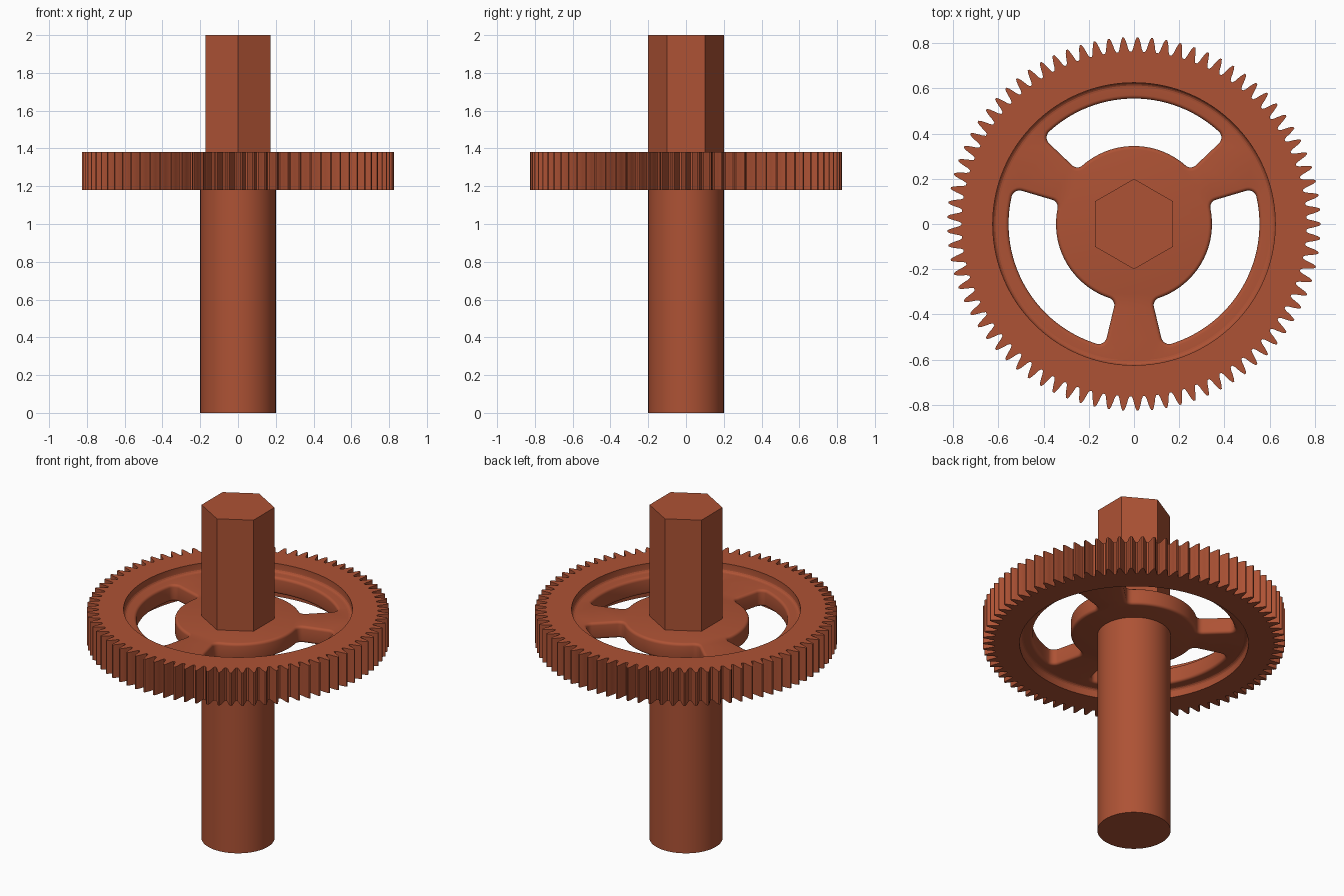
import bpy, bmesh
from math import sin, cos, pi, radians

if "Cube" in bpy.data.objects:
    bpy.data.objects.remove(bpy.data.objects["Cube"])

mat = bpy.data.materials.new("rust_red")
mat.diffuse_color = (0.42, 0.085, 0.035, 1)
mat.use_nodes = True
mat.node_tree.nodes["Principled BSDF"].inputs["Base Color"].default_value = mat.diffuse_color


def polar(r, a):
    return (r * cos(a), r * sin(a))


def add_loop(bm, pts, z):
    return [bm.verts.new((x, y, z)) for x, y in pts]


def bridge(bm, a, b):
    n = len(a)
    for i in range(n):
        j = (i + 1) % n
        bm.faces.new((a[i], a[j], b[j], b[i]))


def finish(bm, name, angle=30):
    bmesh.ops.recalc_face_normals(bm, faces=bm.faces[:])
    me = bpy.data.meshes.new(name)
    bm.to_mesh(me)
    bm.free()
    me.materials.append(mat)
    ob = bpy.data.objects.new(name, me)
    bpy.context.collection.objects.link(ob)
    bpy.ops.object.select_all(action='DESELECT')
    bpy.context.view_layer.objects.active = ob
    ob.select_set(True)
    bpy.ops.object.shade_smooth_by_angle(angle=radians(angle))
    return ob


def prism(name, sides, r, z0, z1, start=0):
    bm = bmesh.new()
    pts = [polar(r, start + 2 * pi * i / sides) for i in range(sides)]
    lo, hi = add_loop(bm, pts, z0), add_loop(bm, pts, z1)
    bridge(bm, lo, hi)
    bm.faces.new(lo)
    bm.faces.new(hi)
    return finish(bm, name)


Z0, Z1 = 1.18, 1.38          # rim height range
W0, W1 = 1.23, 1.33          # web height range

# Shaft: round below, hexagonal above
prism("round_shaft", 96, 0.2, 0, 1.28)
prism("hex_shaft", 6, 0.2, 1.28, 2.0, pi / 2)

# Toothed rim with a small fillet where the inner wall meets the web
TEETH = 81
half = [(0.06, 0.826), (0.15, 0.814), (0.24, 0.795), (0.32, 0.775), (0.42, 0.763)]
tooth = [(-f, r) for f, r in reversed(half)] + half
outer, angles = [], []
for t in range(TEETH):
    for f, r in tooth:
        a = 2 * pi * (t + f) / TEETH
        angles.append(a)
        outer.append(polar(r, a))
fil = 0.02
top_fillet = [(0.625 - fil * (1 - cos(t)), W1 + fil * (1 - sin(t)))
              for t in (0, pi / 8, pi / 4, 3 * pi / 8, pi / 2)]
inner = [(0.625, Z1)] + top_fillet
inner += [(r, Z0 + Z1 - z) for r, z in reversed(inner)]
bm = bmesh.new()
loops = [add_loop(bm, outer, Z0), add_loop(bm, outer, Z1)]
loops += [add_loop(bm, [polar(r, a) for a in angles], z) for r, z in inner]
for i in range(len(loops)):
    bridge(bm, loops[i], loops[(i + 1) % len(loops)])
finish(bm, "gear_rim", 20)


# Web: hub, spokes and ring left around three rounded windows
def window(mid, grow):
    c, span, pts = 0.035, radians(46.5), []
    for sr, st, a0 in ((1, 1, 90), (-1, 1, 180), (-1, -1, 270), (1, -1, 0)):
        rc = 0.555 - c if sr > 0 else 0.345 + c
        tc = st * (span - c / rc)
        if st > 0:
            sweep = [a0 - 90 + 15 * k for k in range(7)]
        else:
            sweep = [a0 - 90 + 15 * k for k in range(7)]
        for d in sweep:
            r = rc + (c + grow) * cos(radians(d))
            pts.append((r, mid + tc + (c + grow) * sin(radians(d)) / r))
        # fill in the long arc that follows this corner
        if st * sr < 0:
            r = 0.345 - grow if sr < 0 else 0.555 + grow
            r2 = 0.345 + c if sr < 0 else 0.555 - c
            end = span - c / r2
            s = 1 if sr > 0 else -1
            pts += [(r, mid - s * end + s * 2 * end * k / 28) for k in range(1, 28)]
    return [polar(r, a) for r, a in pts]


bm = bmesh.new()
b = 0.016
rows = [(b * (1 - sin(t)), W1 - b * (1 - cos(t)))
        for t in (0, pi / 8, pi / 4, 3 * pi / 8, pi / 2)]
rows += [(g, W0 + W1 - z) for g, z in reversed(rows)]
circle = [polar(0.63, 2 * pi * i / 128) for i in range(128)]
edge = [add_loop(bm, circle, W1), add_loop(bm, circle, W0)]
bridge(bm, *edge)
caps = [[edge[0]], [edge[1]]]
for mid in (90, 210, 330):
    ls = [add_loop(bm, window(radians(mid), g), z) for g, z in rows]
    for p, q in zip(ls, ls[1:]):
        bridge(bm, p, q)
    caps[0].append(ls[0])
    caps[1].append(ls[-1])
for cap in caps:
    es = [bm.edges.get((l[i - 1], l[i])) for l in cap for i in range(len(l))]
    bmesh.ops.triangle_fill(bm, use_beauty=True, use_dissolve=False, edges=es)
finish(bm, "spoked_web", 35)
